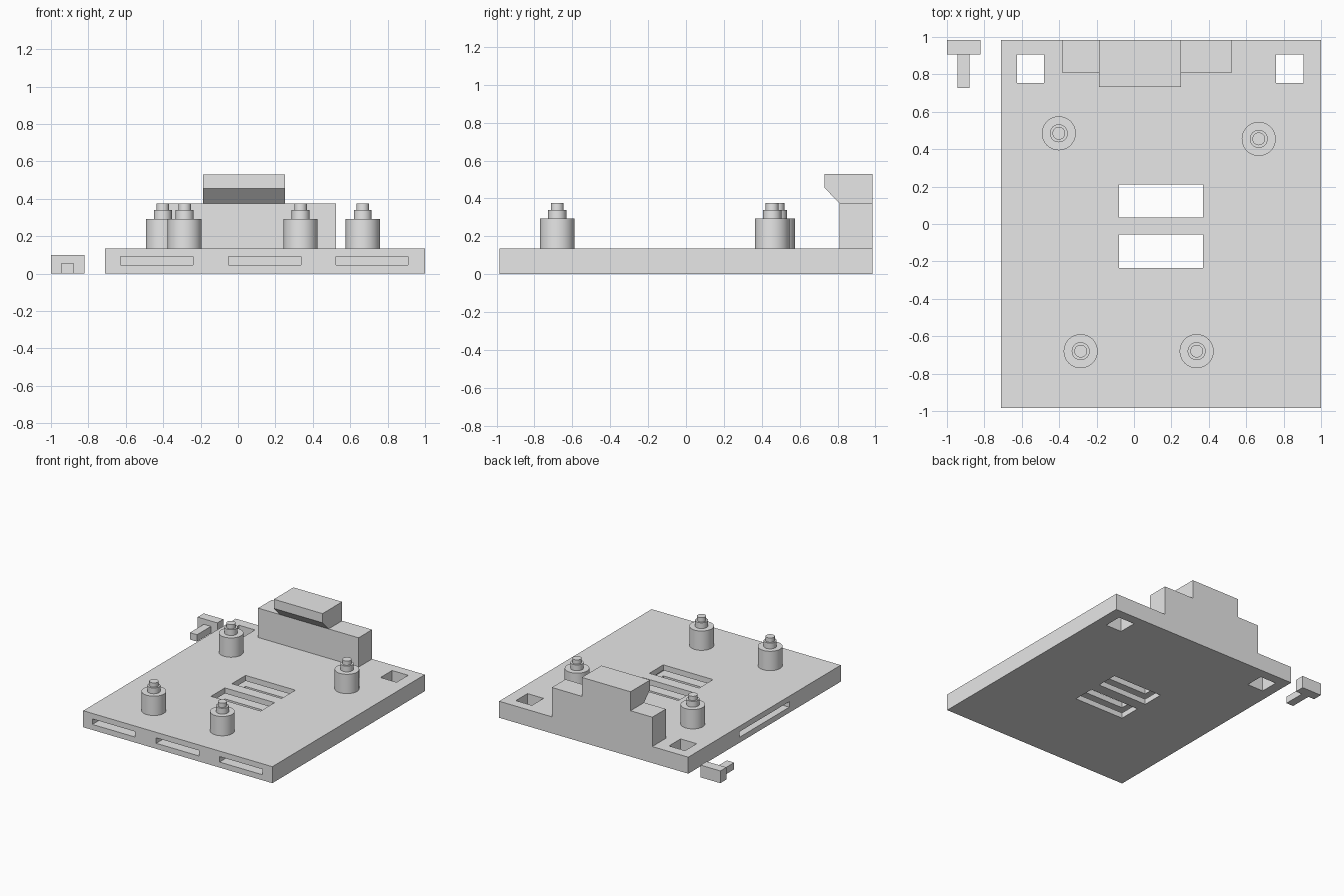
import bpy, bmesh
from mathutils import Matrix

default = bpy.data.objects.get("Cube")
if default:
    bpy.data.objects.remove(default, do_unlink=True)

grey = bpy.data.materials.new("light_grey")
grey.use_nodes = True
grey.diffuse_color = (0.8, 0.8, 0.8, 1)
grey.node_tree.nodes["Principled BSDF"].inputs["Base Color"].default_value = (0.8, 0.8, 0.8, 1)


def finish(name, bm):
    bmesh.ops.recalc_face_normals(bm, faces=bm.faces)
    mesh = bpy.data.meshes.new(name)
    bm.to_mesh(mesh)
    bm.free()
    mesh.materials.append(grey)
    obj = bpy.data.objects.new(name, mesh)
    bpy.context.collection.objects.link(obj)
    return obj


def box(name, x, y, z):
    """Box given by its (low, high) range on each axis."""
    bm = bmesh.new()
    bmesh.ops.create_cube(bm, size=1)
    for v in bm.verts:
        v.co = [r[0] if c < 0 else r[1] for c, r in zip(v.co, (x, y, z))]
    return finish(name, bm)


def extrude_profile(name, points, axis, low, high):
    """Prism from a 2D profile, extruded along x or y."""
    bm = bmesh.new()
    place = (lambda a, b: (low, a, b)) if axis == "x" else (lambda a, b: (a, low, b))
    face = bm.faces.new([bm.verts.new(place(a, b)) for a, b in points])
    new = bmesh.ops.extrude_face_region(bm, geom=[face])["geom"]
    shift = (high - low, 0, 0) if axis == "x" else (0, high - low, 0)
    bmesh.ops.translate(bm, vec=shift,
                        verts=[g for g in new if isinstance(g, bmesh.types.BMVert)])
    return finish(name, bm)


def cut(target, cutter):
    cutter.hide_render = True
    mod = target.modifiers.new("cut", "BOOLEAN")
    mod.operation = "DIFFERENCE"
    mod.solver = "EXACT"
    mod.object = cutter
    bpy.ops.object.select_all(action="DESELECT")
    bpy.context.view_layer.objects.active = target
    target.select_set(True)
    bpy.ops.object.modifier_apply(modifier=mod.name)
    bpy.data.objects.remove(cutter, do_unlink=True)


# Base plate
TOP = 0.135
plate = box("base_plate", (-0.71, 1), (-0.985, 0.985), (0, TOP))

# Through holes: two corner squares and two central windows
through = (-0.1, 0.3)
for x in ((-0.625, -0.48), (0.76, 0.905)):
    cut(plate, box("corner_hole_cutter", x, (0.755, 0.905), through))
for y in ((-0.235, -0.055), (0.035, 0.212)):
    cut(plate, box("window_cutter", (-0.08, 0.37), y, through))

# Slots in the front edge and the long one in the right edge
slot_z = (0.045, 0.09)
for x in (-0.627, -0.05, 0.523):
    cut(plate, box("front_slot_cutter", (x, x + 0.387), (-1.1, -0.68), slot_z))
cut(plate, box("side_slot_cutter", (-0.8, 0.42), (-0.32, 0.32), slot_z))

# Back wall and its overhanging catch
box("back_wall", (-0.385, 0.523), (0.81, 0.985), (TOP, 0.375))
catch = [(0.81, 0.375), (0.985, 0.375), (0.985, 0.53), (0.732, 0.53), (0.732, 0.455)]
extrude_profile("back_catch", catch, "x", -0.188, 0.252)


# Stepped standoff posts
def standoff(name, x, y):
    bm = bmesh.new()
    for radius, low, high in ((0.091, TOP, 0.293), (0.048, 0.293, 0.34), (0.034, 0.34, 0.375)):
        bmesh.ops.create_cone(bm, cap_ends=True, segments=48, radius1=radius, radius2=radius,
                              depth=high - low,
                              matrix=Matrix.Translation((x, y, (low + high) / 2)))
    obj = finish(name, bm)
    bpy.ops.object.select_all(action="DESELECT")
    bpy.context.view_layer.objects.active = obj
    obj.select_set(True)
    bpy.ops.object.shade_smooth_by_angle()


standoff("back_right_standoff", -0.402, 0.485)
standoff("back_left_standoff", 0.667, 0.455)
standoff("front_right_standoff", -0.285, -0.68)
standoff("front_left_standoff", 0.335, -0.68)

# Loose T-shaped clip beside the plate
box("clip_head", (-1, -0.822), (0.907, 0.985), (0, 0.1))
box("clip_stem", (-0.945, -0.88), (0.728, 0.907), (0, 0.056))
